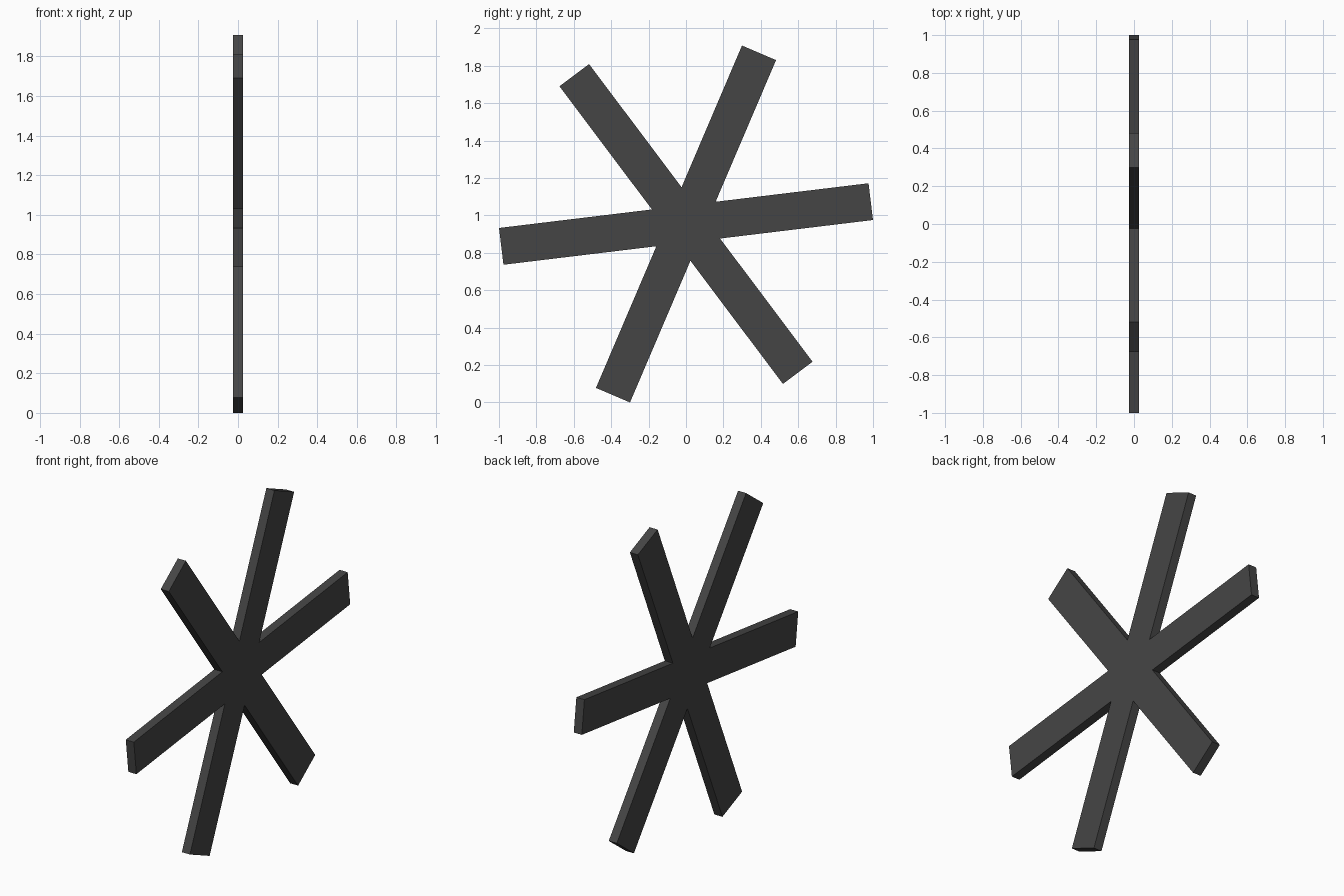
import bpy, bmesh, math

if "Cube" in bpy.data.objects:
    bpy.data.objects.remove(bpy.data.objects["Cube"])

HALF_LENGTH, HALF_WIDTH, THICKNESS = 0.995, 0.099, 0.052
CENTRE_Z, TILT = 0.954, math.radians(6.9)

# Outline of six equal arms: two tip corners, then the notch before the next arm
outline = []
for i in range(6):
    a = TILT + i * math.pi / 3
    c, s = math.cos(a), math.sin(a)
    for u, v in ((HALF_LENGTH, -HALF_WIDTH), (HALF_LENGTH, HALF_WIDTH),
                 (HALF_WIDTH * math.sqrt(3), HALF_WIDTH)):
        outline.append((u * c - v * s, u * s + v * c))

# Flat six-armed star, extruded along x
bm = bmesh.new()
face = bm.faces.new([bm.verts.new((-THICKNESS / 2, y, z + CENTRE_Z)) for y, z in outline])
result = bmesh.ops.extrude_face_region(bm, geom=[face], use_keep_orig=True)
moved = [g for g in result["geom"] if isinstance(g, bmesh.types.BMVert)]
bmesh.ops.translate(bm, verts=moved, vec=(THICKNESS, 0, 0))
bmesh.ops.recalc_face_normals(bm, faces=bm.faces)

mesh = bpy.data.meshes.new("six_arm_star")
bm.to_mesh(mesh)
bm.free()

# Dark grey finish
grey = bpy.data.materials.new("dark grey")
grey.diffuse_color = (0.06, 0.06, 0.06, 1)
grey.use_nodes = True
grey.node_tree.nodes["Principled BSDF"].inputs["Base Color"].default_value = grey.diffuse_color
mesh.materials.append(grey)
bpy.context.collection.objects.link(bpy.data.objects.new("six_arm_star", mesh))
